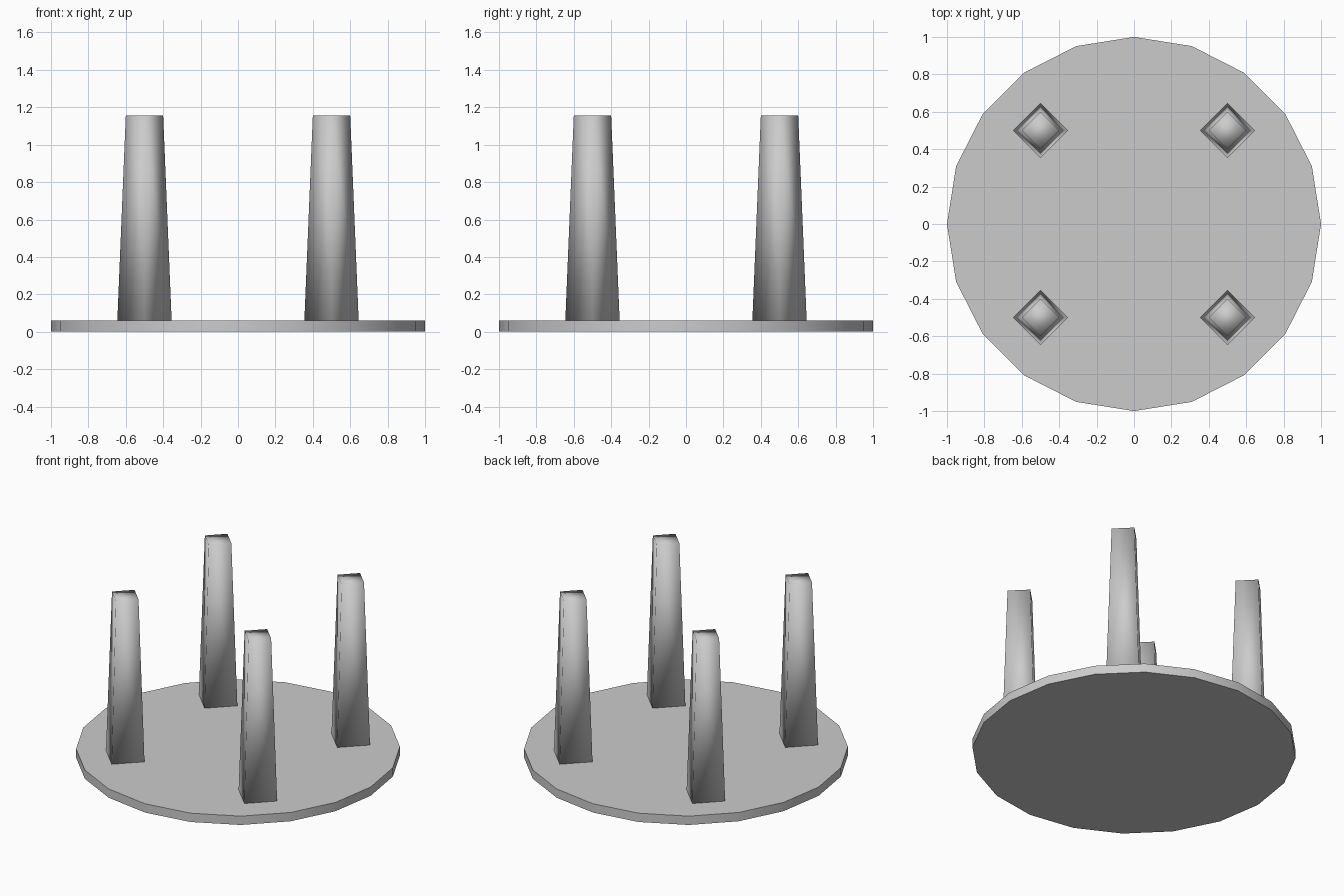
import bpy
from math import radians

if "Cube" in bpy.data.objects:
    bpy.data.objects.remove(bpy.data.objects["Cube"])

DISC_TOP = 0.06
LEG_TOP = 1.155


def tapered(name, sides, r_bottom, r_top, z0, z1, x=0.0, y=0.0):
    bpy.ops.mesh.primitive_cone_add(vertices=sides, radius1=r_bottom, radius2=r_top,
                                    depth=z1 - z0, location=(x, y, (z0 + z1) / 2))
    obj = bpy.context.object
    obj.name = name
    return obj


# Upturned stool seat: thin twenty-sided disc
tapered("seat", 20, 1.0, 1.0, 0.0, DISC_TOP)
bpy.ops.object.shade_smooth_by_angle(angle=radians(40))

# Four tapered legs, four-sided with corners along the axes, softly shaded
for side, sx in (("left", -1), ("right", 1)):
    for end, sy in (("front", -1), ("back", 1)):
        tapered(f"{end}_{side}_leg", 4, 0.146, 0.1, DISC_TOP - 0.02, LEG_TOP,
                sx * 0.5, sy * 0.5)
        bpy.ops.object.shade_smooth()
